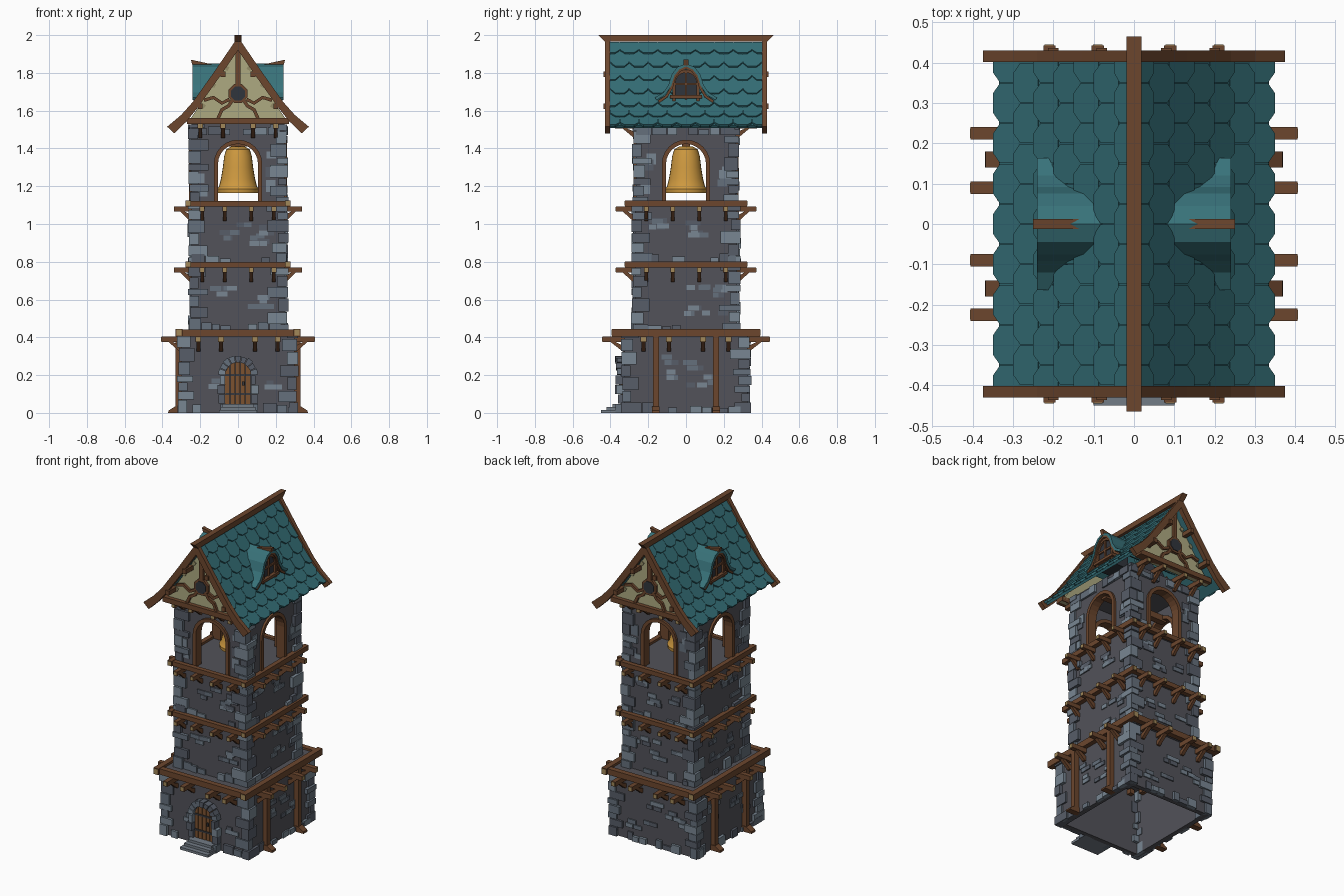
import bpy, bmesh, math, random
from mathutils import Matrix, Vector

if "Cube" in bpy.data.objects:
    bpy.data.objects.remove(bpy.data.objects["Cube"])
random.seed(7)
U = random.uniform
RZ = lambda a: Matrix.Rotation(math.radians(a), 4, 'Z')
SIDES = [(k, RZ(90 * k)) for k in range(4)]   # front, right, back, left; outward is local -y
OUT = RZ(-90)                                 # profile plane: u = distance outward, v = height


class Part:
    """Collects solids of one colour into one object."""
    def __init__(self, name, rgb):
        self.name, self.rgb, self.bm = name, rgb, bmesh.new()

    def loft(self, a, b):
        va, vb = [self.bm.verts.new(p) for p in a], [self.bm.verts.new(p) for p in b]
        self.bm.faces.new(va)
        self.bm.faces.new(vb[::-1])
        for i in range(len(a)):
            j = (i + 1) % len(a)
            self.bm.faces.new((va[j], va[i], vb[i], vb[j]))

    def prism(self, pts, R, d0, d1):
        self.loft([R @ Vector((u, d0, v)) for u, v in pts], [R @ Vector((u, d1, v)) for u, v in pts])

    def box(self, x, y, z, R=Matrix()):
        self.prism([(x[0], z[0]), (x[1], z[0]), (x[1], z[1]), (x[0], z[1])], R, y[0], y[1])

    def strip(self, pts, w, R, d0, d1):
        L, Q = [], []
        for i, p in enumerate(pts):
            t = Vector(pts[min(i + 1, len(pts) - 1)]) - Vector(pts[max(i - 1, 0)])
            n = Vector((-t.y, t.x)).normalized() * w / 2
            L.append(Vector(p) + n)
            Q.append(Vector(p) - n)
        self.prism(L + Q[::-1], R, d0, d1)

    def done(self, smooth=False):
        bmesh.ops.recalc_face_normals(self.bm, faces=self.bm.faces)
        me = bpy.data.meshes.new(self.name)
        self.bm.to_mesh(me)
        ob = bpy.data.objects.new(self.name, me)
        bpy.context.collection.objects.link(ob)
        m = bpy.data.materials.new(self.name)
        m.diffuse_color = (*self.rgb, 1)
        m.use_nodes = True
        m.node_tree.nodes["Principled BSDF"].inputs["Base Color"].default_value = m.diffuse_color
        me.materials.append(m)
        if smooth:
            bpy.context.view_layer.objects.active = ob
            ob.select_set(True)
            bpy.ops.object.shade_smooth_by_angle(angle=math.radians(35))


WOOD = (.15, .062, .027)
wall = Part("tower_walls", (.085, .085, .1))
stones = [Part("stones_" + n, c) for n, c in
          (("light", (.19, .24, .29)), ("mid", (.13, .16, .2)), ("dark", (.095, .11, .14)))]
beams, joist, caps = Part("ring_beams", WOOD), Part("joists", WOOD), Part("joist_ends", (.36, .25, .1))
frames, posts = Part("bell_arch_frames", WOOD), Part("side_posts", WOOD)
stone = lambda: random.choice(stones)


def arch(r, zs, z0, n=12):
    a = [(r * math.cos(math.pi * i / n), zs + r * math.sin(math.pi * i / n)) for i in range(n + 1)]
    return [(r, z0)] + a + [(-r, z0)]


def course(w, d, z0, hmin, hmax, R, skip=0.0, gap=0.0):
    x = -w
    while x < w - .02:
        b = min(x + U(.04, .09), w)
        if random.random() > skip and not (x < gap and b > -gap):
            stone().box((x, b - .004), (-d - U(.008, .02), -d + .01), (z0, z0 + U(hmin, hmax)), R)
        x = b


def bricks(w, d, z0, z1, R, n, gap=0.0):
    for _ in range(n):
        x, z = U(-w + .09, w - .12), U(z0 + .07, z1 - .11)
        for i in range(random.randint(2, 4)):
            bx, bz = x + U(-.03, .03) + (i % 2) * .03, z + (i // 2) * .029
            if abs(bx) > gap:
                stone().box((bx, bx + U(.035, .06)), (-d - .007, -d + .01), (bz, bz + .026), R)


def storey(hx, hy, z0, z1, arched=False):
    for k, R in SIDES:
        w, d = (hx, hy) if k % 2 == 0 else (hy, hx)
        if arched:
            wall.prism([(-w, z0), (-w, z1), (w, z1), (w, z0)] + arch(.115, 1.32, z0), R, -d, -d + .03)
            frames.prism(arch(.128, 1.318, z0) + arch(.106, 1.318, z0)[::-1], R, -d - .014, -d + .045)
            course(w, d, z1 - .06, .03, .055, R)
            for s in (-1, 1):
                for _ in range(3):
                    x, z = s * U(.15, w - .04), U(z0 + .03, z1 - .16)
                    stone().box((x - .025, x + .025), (-d - .006, -d + .01), (z, z + U(.03, .07)), R)
        else:
            wall.box((-w, w), (-d, -d + .03), (z0, z1), R)
            gap = .12 if k == 0 and z0 == 0 else 0
            bricks(w, d, z0, z1, R, 5, gap)
            course(w, d, z0, .025, .06, R, .25 if z0 == 0 else .5, gap)
    # corner quoins, alternately long on each face
    for sx in (-1, 1):
        for sy in (-1, 1):
            z, i = z0, 0
            while z < z1 - .012:
                h = min(U(.035, .075), z1 - z)
                a, b = (U(.06, .095), U(.03, .05))[::1 if i % 2 else -1]
                ox, oy = U(.01, .022), U(.01, .022)
                stone().box(sorted((sx * (hx + ox), sx * (hx - a))),
                            sorted((sy * (hy + oy), sy * (hy - b))), (z, z + h - .004))
                z, i = z + h, i + 1


def joists(k, R, xs, d, end, zt, h=.03, w=.03):
    for x in xs:
        x0, x1 = x - w / 2, x + w / 2
        joist.box((x0, x1), (-end, -d + .06), (zt - h, zt), R)
        caps.box((x0 + .003, x1 - .003), (-end - .002, -end + .004), (zt - h + .003, zt - .003), R)
        m = (end + d) / 2 + .015
        joist.prism([(d - .01, zt - h - .05), (d + .01, zt - h - .05), (m, zt - h), (m - .025, zt - h), (d - .01, zt - h - .027)],
                    R @ OUT, x0 + .004, x1 - .004)


def ring(bx, by, w, ly, z0, z1):
    for s in (-1, 1):
        beams.box((s * bx - w / 2, s * bx + w / 2), (-ly, ly), (z0, z1))
        beams.box((-bx, bx), (s * by - w / 2, s * by + w / 2), (z0, z1 - .003))
        for t in (-1, 1):
            caps.box((s * bx - w / 2 + .004, s * bx + w / 2 - .004), (t * ly - .002, t * ly + .002), (z0 + .004, z1 - .004))
    wall.box((-bx, bx), (-by, by), (z0 + .005, z1 - .015))


# storeys, ring beams and joists
storey(.30, .325, 0, .43)
storey(.245, .27, .43, .785)
storey(.245, .27, .785, 1.11)
storey(.245, .265, 1.11, 1.53, True)
ring(.312, .362, .036, .393, .405, .445)
ring(.263, .3, .03, .323, .77, .802)
ring(.263, .3, .03, .323, 1.093, 1.125)
for k, R in SIDES:
    odd = k % 2
    joists(k, R, (-.225, -.09, .09, .225) if odd else (-.21, -.09, .09, .21), .30 if odd else .325, .405 if odd else .443, .405)
    for z in (.77, 1.093):
        joists(k, R, (-.21, -.07, .07, .21) if odd else (-.19, -.07, .07, .19), .245 if odd else .27, .338 if odd else .37, z, .027, .026)
    if odd:  # posts with splayed feet
        for x in (-.16, .16):
            posts.box((x - .016, x + .016), (-.332, -.29), (0, .405), R)
            posts.prism([(.29, 0), (.37, 0), (.368, .012), (.332, .035), (.29, .035)], R @ OUT, x - .02, x + .02)
    else:    # joists carrying the gable
        joists(k, R, (-.2, -.08, .08, .2), .265, .375, 1.535, .03, .028)

# door with planks, straps, stone surround and steps
door, iron, steps = Part("door", (.2, .085, .03)), Part("door_straps", (.04, .04, .045)), Part("door_steps", (.17, .2, .24))
for i in range(5):
    a, b = -.068 + i * .0272, -.068 + (i + 1) * .0272 - .003
    top = lambda x: .2 + math.sqrt(max(.07 ** 2 - x * x, 0))
    door.prism([(a, .04), (b, .04), (b, top(b)), (a, top(a))], Matrix(), -.343, -.31)
for z in (.1, .2):
    iron.box((-.066, .066), (-.347, -.34), (z - .006, z + .006))
iron.box((.022, .034), (-.355, -.34), (.145, .165))
for i in range(9):
    a, b = math.pi * i / 9 + .02, math.pi * (i + 1) / 9 - .02
    ro = U(.1, .108)
    stone().prism([(r * math.cos(t), .2 + r * math.sin(t)) for r, t in ((.068, a), (ro, a), (ro, b), (.068, b))],
                  Matrix(), -U(.362, .376), -.32)
for s in (-1, 1):
    for i in range(4):
        stone().box(sorted((s * .068, s * U(.092, .11))), (-U(.36, .376), -.32), (.05 * i, .05 * i + .047))
for i, y in enumerate((.45, .42, .39)):
    steps.box((-.1 + .008 * i, .1 - .008 * i), (-y, -.32), (.016 * i, .016 * (i + 1)))

# bell, clapper and hanging beam
bell = Part("bell", (.62, .32, .05))
prof = [(.095, 1.168), (.108, 1.165), (.11, 1.185), (.1, 1.2), (.09, 1.24), (.08, 1.3), (.073, 1.36), (.062, 1.395), (.035, 1.41), (.001, 1.412)]
vs = [bell.bm.verts.new((r, 0, z)) for r, z in [(.001, 1.38), (.06, 1.37), (.08, 1.24)] + prof]
es = [bell.bm.edges.new(p) for p in zip(vs, vs[1:])]
bmesh.ops.spin(bell.bm, geom=vs + es, cent=(0, 0, 0), axis=(0, 0, 1), angle=2 * math.pi, steps=28)
bmesh.ops.remove_doubles(bell.bm, verts=bell.bm.verts, dist=.0003)
bmesh.ops.create_icosphere(bell.bm, subdivisions=2, radius=.022, matrix=Matrix.Translation((0, 0, 1.19)))
bell.box((-.005, .005), (-.005, .005), (1.19, 1.38))
bell.done(True)
beams.box((-.23, .23), (-.02, .02), (1.41, 1.45))
wall.box((-.24, .24), (-.26, .26), (1.5, 1.53))

# roof: slab, overlapping pointed tiles, ridge
tiles, trim = Part("roof_tiles", (.033, .15, .175)), Part("roof_trim", WOOD)
prf = [(0, 1.962), (.13, 1.777), (.24, 1.622), (.30, 1.557), (.36, 1.5)]


def roof_z(x):
    for (a, za), (b, zb) in zip(prf, prf[1:]):
        if x <= b or b == .36:
            return za + (zb - za) * (x - a) / (b - a)


for s in (-1, 1):
    tiles.prism([(s * x, z) for x, z in prf[:-1] + [(.335, 1.522), (.325, 1.508), (.28, 1.55), (.22, 1.62), (0, 1.93)]], Matrix(), -.405, .405)
    for i in range(7):
        lo, hi = .05 * (i + 1), max(.05 * i - .012, 0)
        for j in range(-5, 6):
            yc, h = .1 * j + (i % 2) * .05, .049
            shape = [(-h, 0), (h, 0), (h, .72), (.024, 1), (-.024, 1), (-h, .72)]
            if yc - h > .39 or yc + h < -.39:
                continue
            P = []
            for v, t in shape:
                x = hi + (lo - hi) * t
                P.append(Vector((s * x, max(-.408, min(.408, yc + v)), roof_z(x) + .002 + .014 * t)))
            tiles.loft(P, [p - Vector((s * .008, 0, .012)) for p in P])
trim.prism([(-.465, 2.0), (.465, 2.0), (.43, 1.965), (-.43, 1.965)], RZ(90), -.018, .018)

# gables: plaster, barge boards, timbers and round window
plaster, glass = Part("gable_plaster", (.42, .4, .22)), Part("window_panes", (.03, .035, .045))
pegs = Part("gable_stones", (.3, .27, .14))
octagon = lambda r, z: [(r * math.cos(math.pi * (i + .5) / 4), z + r * math.sin(math.pi * (i + .5) / 4)) for i in range(8)]
for k, R in SIDES[::2]:
    plaster.prism([(-.27, 1.53), (.27, 1.53), (0, 1.93)], R, -.36, -.33)
    trim.box((-.27, .27), (-.385, -.33), (1.53, 1.562), R)
    trim.box((-.013, .013), (-.378, -.35), (1.73, 1.94), R)
    trim.prism(octagon(.054, 1.69), R, -.378, -.35)
    glass.prism(octagon(.04, 1.69), R, -.382, -.35)
    for s in (-1, 1):
        trim.prism([(s * x, z) for x, z in ((0, 1.99), (.13, 1.8), (.24, 1.645), (.3, 1.578), (.375, 1.515),
                    (.338, 1.48), (.27, 1.545), (.21, 1.62), (.1, 1.775), (0, 1.92))], R, -.43, -.402)
        trim.strip([(s * x, z) for x, z in ((.03, 1.655), (.05, 1.625), (.085, 1.605), (.105, 1.56))], .018, R, -.375, -.35)
        trim.strip([(s * x, z) for x, z in ((.045, 1.66), (.085, 1.64), (.13, 1.67), (.18, 1.655))], .018, R, -.375, -.35)
        for x, z in ((.06, 1.825), (.13, 1.735), (.185, 1.625)):
            pegs.prism([(s * x + .015, z + .004), (s * x - .004, z + .015), (s * x - .015, z - .004), (s * x + .004, z - .015)], R, -.366, -.35)
        for x in (.08, .2):  # purlin ends under the roof
            z = roof_z(x) - .055
            trim.box((s * x - .013, s * x + .013), (-.437, -.33), (z - .014, z + .014), R)

# dormers on both slopes
dormer = Part("dormer_roofs", (.04, .17, .195))
half = [(.16, 1.662), (.115, 1.69), (.085, 1.735), (.068, 1.79), (.04, 1.825), (0, 1.842)]
curve = half + [(-u, v) for u, v in half[-2::-1]]
for k, R in SIDES[1::2]:
    dormer.strip(curve, .016, R, -.24, -.06)
    trim.strip([(u * .9, v - .014) for u, v in curve], .014, R, -.236, -.21)
    glass.prism(arch(.066, 1.745, 1.63), R, -.215, -.1)
    trim.prism(arch(.072, 1.745, 1.64) + arch(.056, 1.745, 1.64)[::-1], R, -.228, -.2)
    trim.box((-.006, .006), (-.224, -.2), (1.66, 1.81), R)
    trim.box((-.06, .06), (-.224, -.2), (1.735, 1.747), R)
    trim.box((-.085, .085), (-.238, -.18), (1.665, 1.682), R)
    trim.prism([(.09, 1.835), (.25, 1.87), (.24, 1.838), (.09, 1.815)], R @ OUT, -.012, .012)

for p in [wall, beams, joist, caps, frames, posts, door, iron, steps, tiles, trim, plaster, glass, pegs, dormer] + stones:
    p.done()
